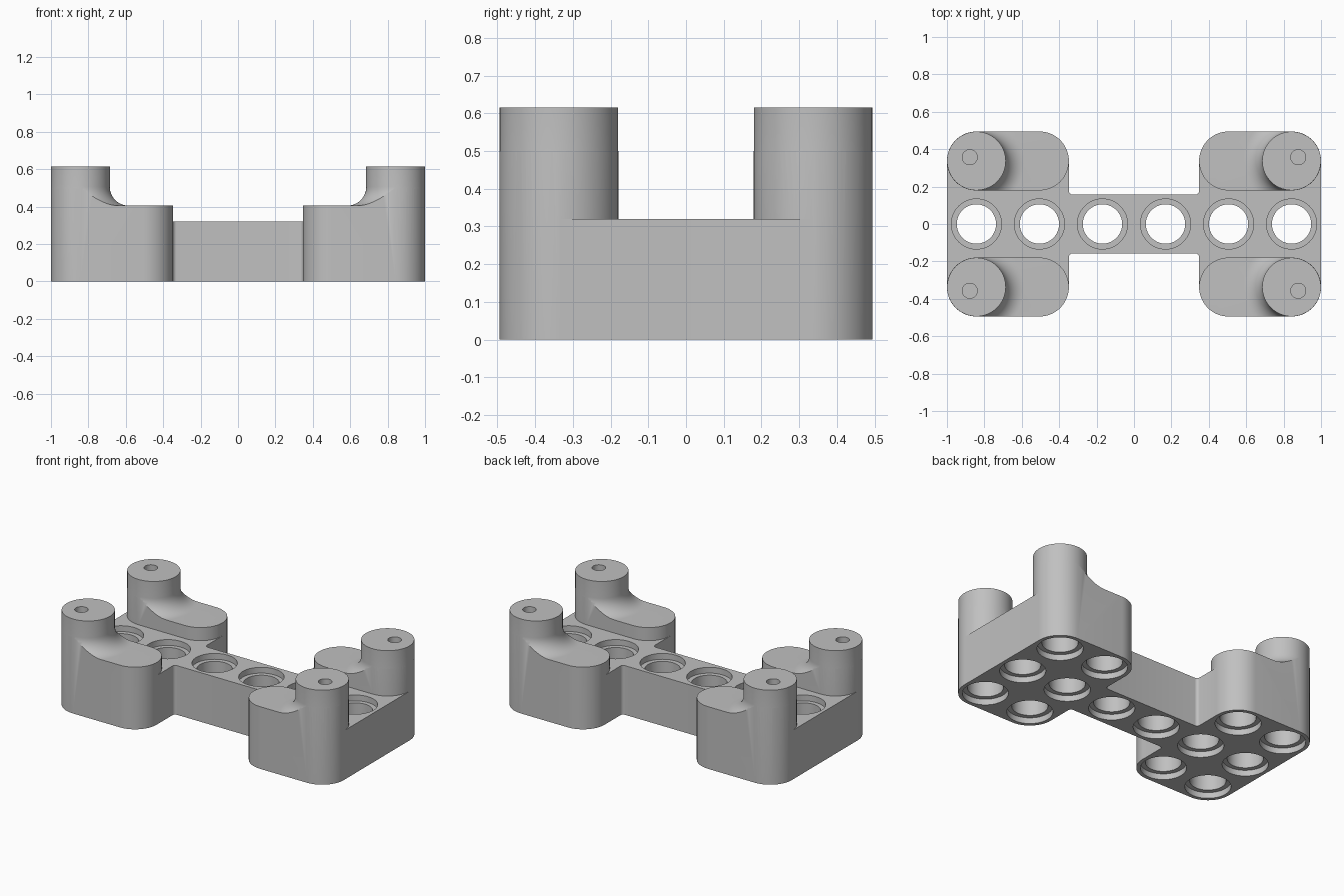
import bpy, bmesh
from math import cos, sin, pi

cube = bpy.data.objects.get("Cube")
if cube:
    bpy.data.objects.remove(cube, do_unlink=True)

PITCH = 0.337            # spacing of the hole grid
R = 0.1575               # rounding of the feet, half width of the bar
PLATE_Z, FOOT_Z, POST_Z = 0.32, 0.405, 0.615
POST_R, FILLET = 0.157, 0.1
AX, BX, AY = 2.5 * PITCH, 1.5 * PITCH, PITCH
SEG = 64

grey = bpy.data.materials.new("plain grey")
grey.use_nodes = True
colour = (0.53, 0.53, 0.53, 1)
grey.diffuse_color = colour
bsdf = next(n for n in grey.node_tree.nodes if n.type == 'BSDF_PRINCIPLED')
bsdf.inputs["Base Color"].default_value = colour


def make_object(name, bm):
    bmesh.ops.recalc_face_normals(bm, faces=bm.faces)
    mesh = bpy.data.meshes.new(name)
    bm.to_mesh(mesh)
    bm.free()
    mesh.materials.append(grey)
    obj = bpy.data.objects.new(name, mesh)
    bpy.context.collection.objects.link(obj)
    return obj


def skin(bm, rings):
    """Join closed rings of points into a capped solid."""
    loops = [[bm.verts.new(p) for p in ring] for ring in rings]
    for low, high in zip(loops, loops[1:]):
        for i in range(len(low)):
            j = (i + 1) % len(low)
            bm.faces.new((low[i], low[j], high[j], high[i]))
    bm.faces.new(loops[0][::-1])
    bm.faces.new(loops[-1])


def prism(bm, outline, z0, z1):
    skin(bm, [[(x, y, z) for x, y in outline] for z in (z0, z1)])


def lathe(bm, profile, cx, cy):
    skin(bm, [[(cx + r * cos(2 * pi * i / SEG), cy + r * sin(2 * pi * i / SEG), z)
               for i in range(SEG)] for r, z in profile])


def arc(cx, cy, r, a0, a1, n):
    return [(cx + r * cos(a0 + (a1 - a0) * i / n),
             cy + r * sin(a0 + (a1 - a0) * i / n)) for i in range(n + 1)]


def boolean(obj, tool, operation):
    mod = obj.modifiers.new(operation, 'BOOLEAN')
    mod.operation, mod.object, mod.solver = operation, tool, 'EXACT'
    apply(obj, mod)
    bpy.data.objects.remove(tool, do_unlink=True)


def apply(obj, mod):
    bpy.ops.object.select_all(action='DESELECT')
    obj.select_set(True)
    bpy.context.view_layer.objects.active = obj
    bpy.ops.object.modifier_apply(modifier=mod.name)


# Foot: stadium block, trimmed by a turned post with a concave fillet
bm = bmesh.new()
stadium = (arc(AX, AY, R, -pi / 2, pi / 2, SEG // 2)
           + arc(BX, AY, R, pi / 2, 3 * pi / 2, SEG // 2))
prism(bm, stadium, 0, POST_Z + 0.1)
feet = make_object("feet", bm)

bm = bmesh.new()
sweep = arc(POST_R + FILLET, FOOT_Z + FILLET, FILLET, 3 * pi / 2, pi, 12)
lathe(bm, [(0.6, -0.1), (0.6, FOOT_Z)] + sweep + [(POST_R, POST_Z)], AX, AY)
boolean(feet, make_object("post_form", bm), 'INTERSECT')

mirror = feet.modifiers.new("four_feet", 'MIRROR')
mirror.use_axis = (True, True, False)
mirror.use_mirror_merge = False
apply(feet, mirror)

# Plate: two end blocks joined by a narrow bar with small inner fillets
f = 0.02
x0, x1 = BX - R + 0.0002, AX + R - 0.0002
quarter = [(x1, AY), (x0, AY)] + arc(x0 - f, R + f, f, 0, -pi / 2, 6)
half = quarter + [(-x, y) for x, y in reversed(quarter)]
bm = bmesh.new()
prism(bm, half + [(x, -y) for x, y in reversed(half)], 0, PLATE_Z)
body = make_object("bracket_body", bm)
boolean(body, feet, 'UNION')

# Round sockets with a shallow recess at each end, and small post holes
HOLE, RECESS, DEPTH = 0.105, 0.134, 0.038
socket = [(RECESS, -0.02), (RECESS, DEPTH), (HOLE, DEPTH),
          (HOLE, PLATE_Z - DEPTH), (RECESS, PLATE_Z - DEPTH), (RECESS, PLATE_Z + 0.01)]
bm = bmesh.new()
for col in range(6):
    for row in (-1, 0, 1):
        if row == 0 or col not in (2, 3):
            lathe(bm, socket, (col - 2.5) * PITCH, row * PITCH)
for sx in (-1, 1):
    for sy in (-1, 1):
        lathe(bm, [(0.04, POST_Z - 0.19), (0.04, POST_Z + 0.05)], sx * 0.878, sy * 0.357)
boolean(body, make_object("socket_cutter", bm), 'DIFFERENCE')

bpy.ops.object.select_all(action='DESELECT')
body.select_set(True)
bpy.context.view_layer.objects.active = body
bpy.ops.object.shade_smooth_by_angle(angle=pi / 6)
